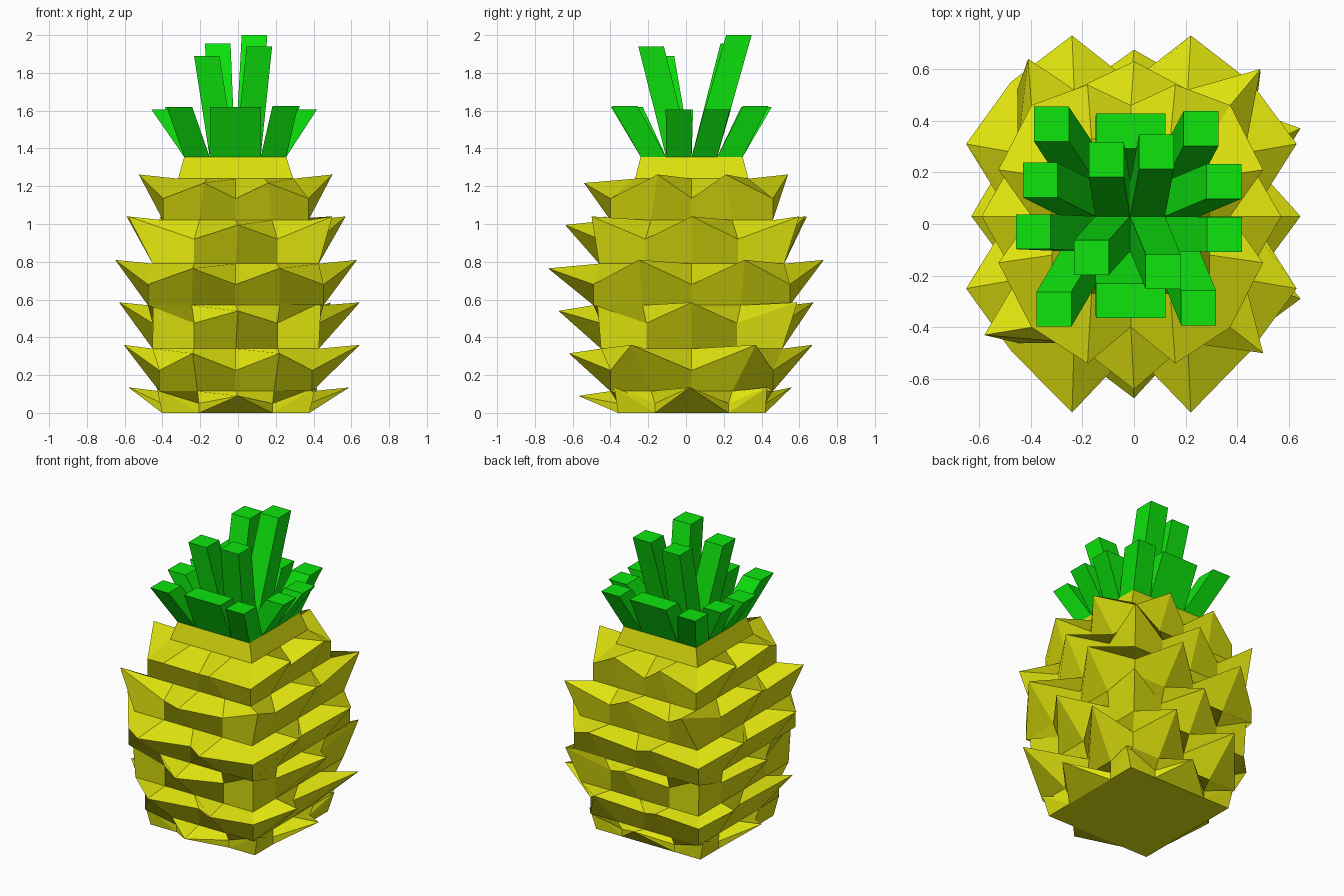
import bpy, bmesh

if "Cube" in bpy.data.objects:
    bpy.data.objects.remove(bpy.data.objects["Cube"])

CX, CY = -0.012, 0.03


def material(name, color):
    m = bpy.data.materials.new(name)
    m.diffuse_color = color
    m.use_nodes = True
    m.node_tree.nodes["Principled BSDF"].inputs["Base Color"].default_value = m.diffuse_color
    return m


def finish(name, bm, mat):
    bmesh.ops.recalc_face_normals(bm, faces=bm.faces[:])
    me = bpy.data.meshes.new(name)
    bm.to_mesh(me)
    bm.free()
    me.materials.append(mat)
    ob = bpy.data.objects.new(name, me)
    bpy.context.collection.objects.link(ob)
    return ob


yellow = material("rind", (0.74, 0.77, 0.004, 1))
green = material("leaf", (0.004, 0.78, 0.004, 1))

# Square ring of 16 points (4 per side), counter-clockwise from the front centre
UNIT = [(0, -1), (.5, -1), (1, -1), (1, -.5), (1, 0), (1, .5), (1, 1), (.5, 1),
        (0, 1), (-.5, 1), (-1, 1), (-1, .5), (-1, 0), (-1, -.5), (-1, -1), (-.5, -1)]
halves = [(.39, .39), (.405, .43), (.44, .48), (.465, .52), (.44, .49), (.385, .43), (.305, .3)]
levels = [0, .115, .34, .57, .79, 1.02, 1.24]
valleys = [.05, .225, .475, .68, .92, 1.135]
# Spike tips per row, on every other column of the ring
tips = [
    [(0, -.57), (.41, -.38), (.59, .02), (.42, .43), (0, .56), (-.43, .43), (-.58, .02), (-.43, -.38)],
    [(.22, -.62), (.645, -.29), (.645, .37), (.22, .67), (-.24, .67), (-.605, .35), (-.605, -.28), (-.24, -.62)],
    [(0, -.675), (.44, -.47), (.645, .03), (.49, .59), (0, .675), (-.46, .52), (-.63, .03), (-.45, -.48)],
    [(.22, -.73), (.63, -.25), (.63, .31), (.22, .73), (-.24, .73), (-.65, .31), (-.65, -.25), (-.24, -.73)],
    [(0, -.64), (.5, -.5), (.57, .03), (.49, .6), (0, .63), (-.41, .64), (-.59, .03), (-.58, -.43)],
    [(.16, -.54), (.5, -.15), (.5, .21), (.16, .54), (-.18, .54), (-.525, .21), (-.525, -.15), (-.18, -.54)],
]
tip_z = [.135, .36, .585, .81, 1.04, 1.262]

# Spiky body
bm = bmesh.new()


def ring(k, z):
    hx, hy = halves[k]
    return [bm.verts.new((CX + x * hx, CY + y * hy, z)) for x, y in UNIT]


def bridge(a, b, split=False):
    for i in range(16):
        j = (i + 1) % 16
        if not split:
            bm.faces.new((a[i], a[j], b[j], b[i]))
            continue
        # split along the line from the spike tip to the foot of the valley
        if i % 2:
            bm.faces.new((a[i], a[j], b[j]))
            bm.faces.new((a[i], b[j], b[i]))
        else:
            bm.faces.new((a[i], a[j], b[i]))
            bm.faces.new((a[j], b[j], b[i]))


base = ring(0, 0)
bm.faces.new(base)
for k in range(6):
    odd = k % 2
    rim = ring(k, valleys[k])
    for i, (x, y) in enumerate(tips[k]):
        front = i == 0 or (odd and i == 7)
        rim[2 * i + odd].co = (x, y, tip_z[k] - (.045 if front else 0))
    upper = ring(k + 1, levels[k + 1])
    bridge(base, rim, split=(k == 0))
    bridge(rim, upper)
    base = upper
bm.faces.new(base)
finish("body", bm, yellow)


# Sheared box: bottom and top rectangles joined
def prism(name, c0, size0, z0, c1, size1, z1, mat):
    bm = bmesh.new()
    corners = [(-.5, -.5), (.5, -.5), (.5, .5), (-.5, .5)]
    lo = [bm.verts.new((c0[0] + x * size0[0], c0[1] + y * size0[1], z0)) for x, y in corners]
    hi = [bm.verts.new((c1[0] + x * size1[0], c1[1] + y * size1[1], z1)) for x, y in corners]
    bm.faces.new(lo)
    bm.faces.new(hi)
    for i in range(4):
        j = (i + 1) % 4
        bm.faces.new((lo[i], lo[j], hi[j], hi[i]))
    return finish(name, bm, mat)


# Square collar under the leaves
prism("collar", (CX, CY), (.61, .6), 1.24, (-.015, CY), (.54, .54), 1.355, yellow)

# Leaves on a 4 x 4 grid of cells: (column, row, top x, top y, top z, width in cells)
S = .135
leaves = [(0, 0, -.31, -.33, 1.62, 1), (3, 0, .25, -.325, 1.625, 1),
          (0, 3, -.32, .387, 1.62, 1), (3, 3, .26, .37, 1.625, 1),
          (0, 1, -.39, -.03, 1.605, 1), (0, 2, -.363, .17, 1.605, 1),
          (3, 1, .35, -.04, 1.605, 1), (3, 2, .348, .165, 1.605, 1),
          (1.5, 0, -.013, -.297, 1.62, 2), (1.5, 3, -.013, .36, 1.62, 2),
          (1, 1, -.165, -.13, 1.89, 1), (2, 1, .113, -.185, 1.94, 1),
          (1, 2, -.107, .25, 1.955, 1), (2, 2, .087, .28, 2.0, 1)]
for n, (col, row, x, y, z, w) in enumerate(leaves):
    start = (-.015 + (col - 1.5) * S, CY + (row - 1.5) * S)
    prism(f"leaf_{n + 1}", start, (S * w, S), 1.355, (x, y), (S * w, S), z, green)
